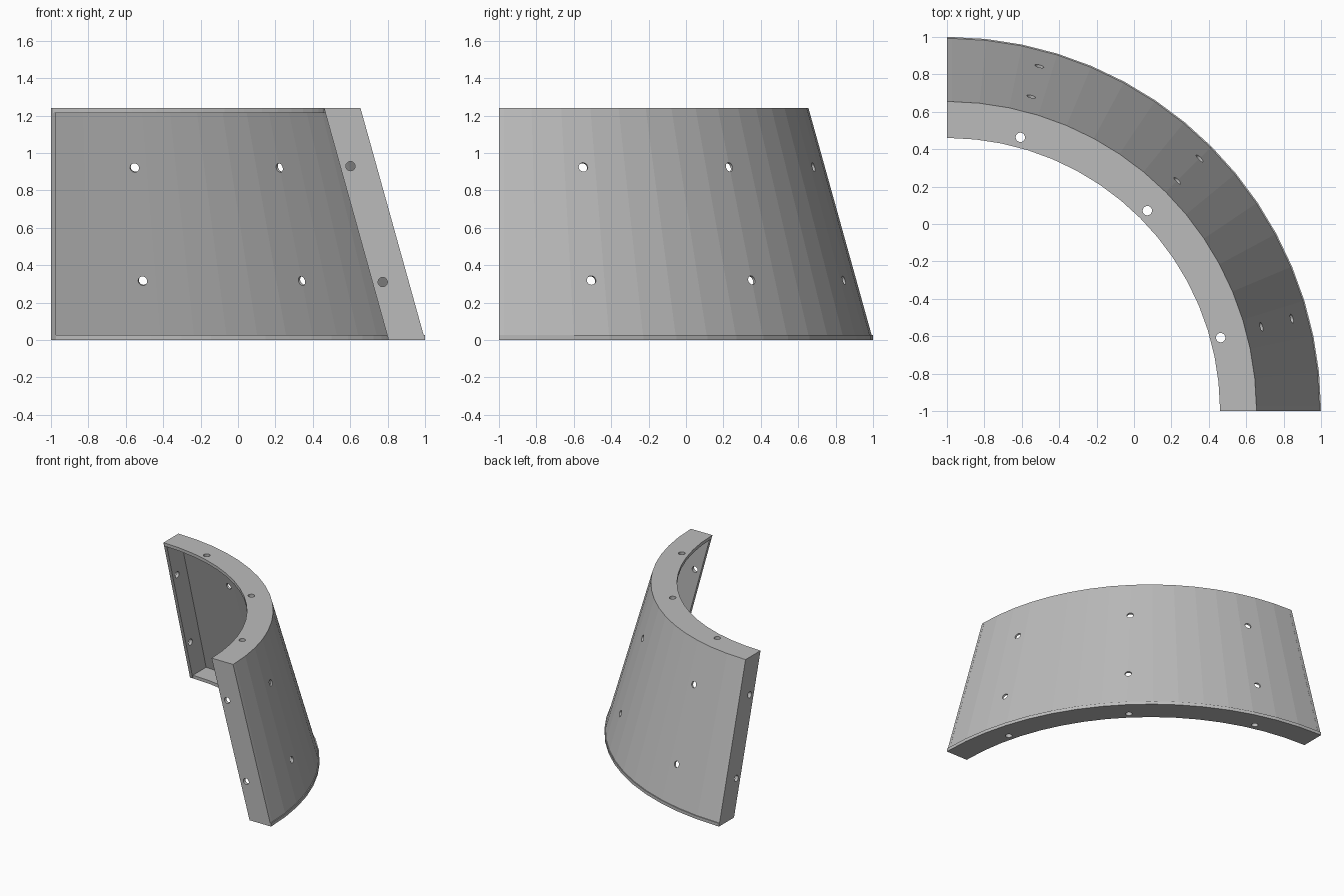
import bpy, bmesh
from math import pi, sin, cos, atan2, radians
from mathutils import Vector, Matrix

if "Cube" in bpy.data.objects:
    bpy.data.objects.remove(bpy.data.objects["Cube"])

HEIGHT, R_BOTTOM, R_TOP = 1.24, 2.0, 1.655
FLANGE, PLATE, SKIN, STEPS = 0.195, 0.026, 0.015, 16
SLOPE = (R_BOTTOM - R_TOP) / HEIGHT
AXIS = Vector((-1, -1, 0))          # axis of the cone

grey = bpy.data.materials.new("grey")
grey.use_nodes = True
COLOUR = (0.5, 0.5, 0.5, 1)
grey.diffuse_color = COLOUR
grey.node_tree.nodes["Principled BSDF"].inputs["Base Color"].default_value = COLOUR


def radius(z):
    return R_BOTTOM - SLOPE * z


def point(r, angle, z):
    return AXIS + Vector((r * cos(angle), r * sin(angle), z))


def finish(name, bm):
    bmesh.ops.recalc_face_normals(bm, faces=bm.faces)
    mesh = bpy.data.meshes.new(name)
    bm.to_mesh(mesh)
    bm.free()
    mesh.materials.append(grey)
    obj = bpy.data.objects.new(name, mesh)
    bpy.context.collection.objects.link(obj)
    return obj


def loft(name, rings):
    """Solid through a list of equal point loops, closed at both ends."""
    bm = bmesh.new()
    loops = [[bm.verts.new(p) for p in ring] for ring in rings]
    n = len(loops[0])
    for a, b in zip(loops, loops[1:]):
        for i in range(n):
            j = (i + 1) % n
            bm.faces.new((a[i], a[j], b[j], b[i]))
    bm.faces.new(loops[0])
    bm.faces.new(loops[-1])
    return finish(name, bm)


def sweep(name, profile):
    """Quarter turn of an (r, z) profile, its ends buried in the end plates."""
    edge = 0.008
    angles = [edge + (pi / 2 - 2 * edge) * i / STEPS for i in range(STEPS + 1)]
    return loft(name, [[point(r, a, z) for r, z in profile] for a in angles])


# Curved skin and the two flanges
low, high = PLATE, HEIGHT - PLATE
skin = sweep("curved_skin", [(radius(low) - SKIN, low), (radius(low), low),
                             (radius(high), high), (radius(high) - SKIN, high)])
bottom = sweep("bottom_flange", [(R_BOTTOM - FLANGE, 0), (R_BOTTOM, 0),
                                 (R_BOTTOM, low), (R_BOTTOM - FLANGE, low)])
top = sweep("top_flange", [(R_TOP - FLANGE, high), (radius(high), high),
                           (R_TOP, HEIGHT), (R_TOP - FLANGE, HEIGHT)])

# Slanted end plates, one on each straight side
outline = [(R_BOTTOM - FLANGE, 0), (R_BOTTOM, 0), (R_BOTTOM, low), (radius(low), low),
           (R_TOP, HEIGHT), (R_TOP - FLANGE, HEIGHT)]
front = loft("front_end_plate", [[AXIS + Vector((r, t, z)) for r, z in outline]
                                 for t in (0, PLATE)])
side = loft("side_end_plate", [[AXIS + Vector((t, r, z)) for r, z in outline]
                               for t in (0, PLATE)])

# Bolt holes, gathered into one cutter
holes = bmesh.new()


def hole(centre, direction):
    turn = Vector(direction).to_track_quat('Z', 'Y').to_matrix().to_4x4()
    bmesh.ops.create_cone(holes, cap_ends=True, segments=20, radius1=0.025, radius2=0.025,
                          depth=0.12, matrix=Matrix.Translation(centre) @ turn)


INSET = FLANGE - 0.055
for degrees in (15, 45, 75):
    a = radians(degrees)
    hole(point(R_TOP - INSET, a, HEIGHT), (0, 0, 1))
    hole(point(R_BOTTOM - INSET, a, 0), (0, 0, 1))
    for z in (0.32, 0.925):
        hole(point(radius(z), a, z), (cos(a), sin(a), SLOPE))
for z in (0.31, 0.93):
    r = radius(z) - INSET
    hole(AXIS + Vector((r, 0, z)), (0, 1, 0))
    hole(AXIS + Vector((0, r, z)), (1, 0, 0))
cutter = finish("hole_cutter", holes)
cutter.hide_render = True

# Drill every part, then drop the cutter
for part in (skin, bottom, top, front, side):
    mod = part.modifiers.new("holes", 'BOOLEAN')
    mod.operation, mod.solver, mod.object = 'DIFFERENCE', 'EXACT', cutter
    bpy.context.view_layer.update()
    graph = bpy.context.evaluated_depsgraph_get()
    drilled = bpy.data.meshes.new_from_object(part.evaluated_get(graph))
    part.modifiers.clear()
    part.data = drilled
bpy.data.objects.remove(cutter)
